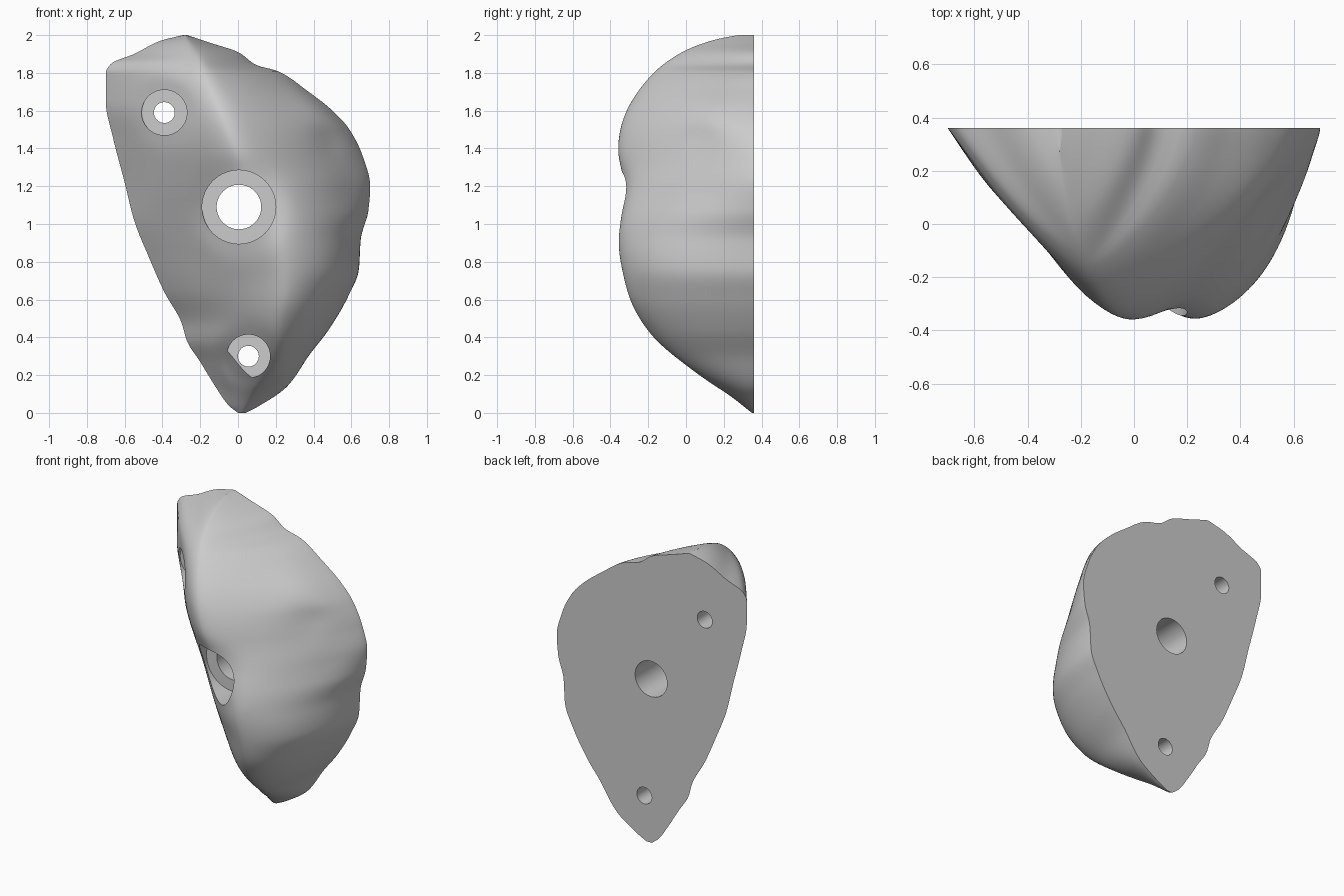
import bpy, bmesh, math
from mathutils import noise, Vector

if "Cube" in bpy.data.objects:
    bpy.data.objects.remove(bpy.data.objects["Cube"])

BACK = 0.36


def curve(pts):
    """Smooth, overshoot-free interpolation through (z, value) points."""
    n = len(pts)
    d = [(pts[i + 1][1] - pts[i][1]) / (pts[i + 1][0] - pts[i][0]) for i in range(n - 1)]
    m = [d[0]] + [2 * a * b / (a + b) if a * b > 0 else 0 for a, b in zip(d, d[1:])] + [d[-1]]

    def f(z):
        i = max(k for k in range(n - 1) if k == 0 or pts[k][0] <= z)
        w = pts[i + 1][0] - pts[i][0]
        t = min(1, max(0, (z - pts[i][0]) / w))
        return ((2*t**3 - 3*t*t + 1) * pts[i][1] + (t**3 - 2*t*t + t) * w * m[i]
                + (3*t*t - 2*t**3) * pts[i + 1][1] + (t**3 - t*t) * w * m[i + 1])
    return f


# Outline, ridge line and ridge depth as functions of height
left = curve([(0, .0), (.04, -.05), (.14, -.12), (.27, -.20), (.38, -.27), (.48, -.30),
              (.64, -.39), (.82, -.47), (1.02, -.55), (1.22, -.60), (1.45, -.66),
              (1.65, -.70), (1.8, -.70), (1.85, -.67), (1.9, -.55), (1.97, -.41), (2, -.29)])
right = curve([(0, .04), (.03, .10), (.14, .26), (.31, .38), (.44, .48), (.61, .58),
               (.76, .64), (.92, .65), (1.07, .69), (1.2, .70), (1.36, .66), (1.5, .59),
               (1.6, .50), (1.71, .36), (1.81, .21), (1.84, .10), (1.91, .0),
               (1.96, -.15), (2, -.27)])
ridge = curve([(0, .02), (.2, .13), (.4, .20), (.7, .24), (.93, .20), (1.2, .08),
               (1.4, .0), (1.7, -.12), (1.9, -.22), (2, -.28)])
crest = curve([(0, .35), (.1, .22), (.2, .05), (.3, -.08), (.4, -.18), (.5, -.25),
               (.6, -.30), (.8, -.355), (.93, -.37), (1.37, -.37), (1.5, -.36), (1.6, -.33),
               (1.7, -.27), (1.8, -.18), (1.9, -.04), (1.95, .07), (1.98, .17), (2, .28)])

# Holes: x, z, counterbore radius, hole radius, floor depth
HOLES = [(0.005, 1.09, .195, .118, -.06),
         (-.39, 1.59, .12, .055, .12),
         (.055, .30, .115, .055, .12)]
# Shallow lumps and dimples: x, z, radius, depth
DENTS = [(.50, 1.45, .07, .04), (.62, 1.19, .08, .03),
         (-.35, .95, .15, .015), (.12, .72, .12, .012)]


def surface(x, z, h, cy):
    y = BACK + (cy - BACK) * h
    w = min(1, h * 2)
    for dx, dz, r, a in DENTS:
        y += w * a * math.exp(-((x - dx)**2 + (z - dz)**2) / r**2)
    for hx, hz, r, _, _ in HOLES:      # softened rims
        d = max(0, math.hypot(x - hx, z - hz) - r)
        y += w * .025 * math.exp(-(d / .035)**2)
    y += w * .01 * noise.noise(Vector((x * 4, 3, z * 4)))
    return min(y, BACK - .001)


def right_flank(s, z):
    """Height fraction from the right edge (s=0) to the ridge (s=1)."""
    k = min(1, max(0, (z - .75) / .6))
    k = k * k * (3 - 2 * k)
    a, b = 1.9 - .5 * k, .52 + .3 * k   # full flank below, flatter above
    h = (1 - (1 - s)**a)**b
    g = math.exp(-((z - 1.62) / .16)**2)   # ledge on the upper right
    e = .27 * (1 - math.exp(-s / .06)) + .73 * (1 - (1 - s)**1.3)
    return h + (e - h) * g


# Rock body: stacked cross-sections closed by a flat back
NZ, NU = 150, 50
bm = bmesh.new()
rows = []
for i in range(NZ + 1):
    z = 1 - math.cos(math.pi * i / NZ)
    L, R, rx, cy = left(z), right(z), ridge(z), crest(z)
    row = [bm.verts.new((L, BACK, z))]
    for j in range(1, NU + 1):
        s = j / NU
        x = L + (rx - L) * s
        row.append(bm.verts.new((x, surface(x, z, 1 - (1 - s)**1.4, cy), z)))
    for j in range(NU - 1, 0, -1):
        s = (j / NU)**1.5
        x = R + (rx - R) * s
        row.append(bm.verts.new((x, surface(x, z, right_flank(s, z), cy), z)))
    row.append(bm.verts.new((R, BACK, z)))
    rows.append(row)
n = len(rows[0])
for lo, hi in zip(rows, rows[1:]):
    for j in range(n):
        q = (j + 1) % n
        bm.faces.new((lo[j], lo[q], hi[q], hi[j]))
bm.faces.new(rows[0])
bm.faces.new(rows[-1])
# Round off the ridge, keeping the back outline fixed
inner = [v for row in rows[1:-1] for v in row[1:-1]]
for _ in range(24):
    bmesh.ops.smooth_vert(bm, verts=inner, factor=.5,
                          use_axis_x=False, use_axis_y=True, use_axis_z=False)
bmesh.ops.recalc_face_normals(bm, faces=bm.faces)
me = bpy.data.meshes.new("climbing_hold")
bm.to_mesh(me)
bm.free()
hold = bpy.data.objects.new("climbing_hold", me)
bpy.context.collection.objects.link(hold)

# Stepped cutter for the bolt hole and both screw holes
bm = bmesh.new()
SEG = 64
for hx, hz, r1, r2, fy in HOLES:
    rings = [[bm.verts.new((hx + r * math.cos(2 * math.pi * i / SEG), y,
                            hz + r * math.sin(2 * math.pi * i / SEG))) for i in range(SEG)]
             for r, y in ((r1, -.6), (r1, fy), (r2, fy), (r2, .6))]
    for p, q in zip(rings, rings[1:]):
        for i in range(SEG):
            bm.faces.new((p[i], p[(i + 1) % SEG], q[(i + 1) % SEG], q[i]))
    bm.faces.new(rings[0])
    bm.faces.new(rings[-1])
bmesh.ops.recalc_face_normals(bm, faces=bm.faces)
cm = bpy.data.meshes.new("hole_cutter")
bm.to_mesh(cm)
bm.free()
cutter = bpy.data.objects.new("hole_cutter", cm)
bpy.context.collection.objects.link(cutter)
cutter.hide_render = True

mod = hold.modifiers.new("holes", 'BOOLEAN')
mod.operation, mod.solver, mod.object = 'DIFFERENCE', 'EXACT', cutter
bpy.context.view_layer.objects.active = hold
hold.select_set(True)
bpy.ops.object.modifier_apply(modifier=mod.name)
bpy.data.objects.remove(cutter)
bpy.ops.object.shade_smooth_by_angle(angle=math.radians(38))
